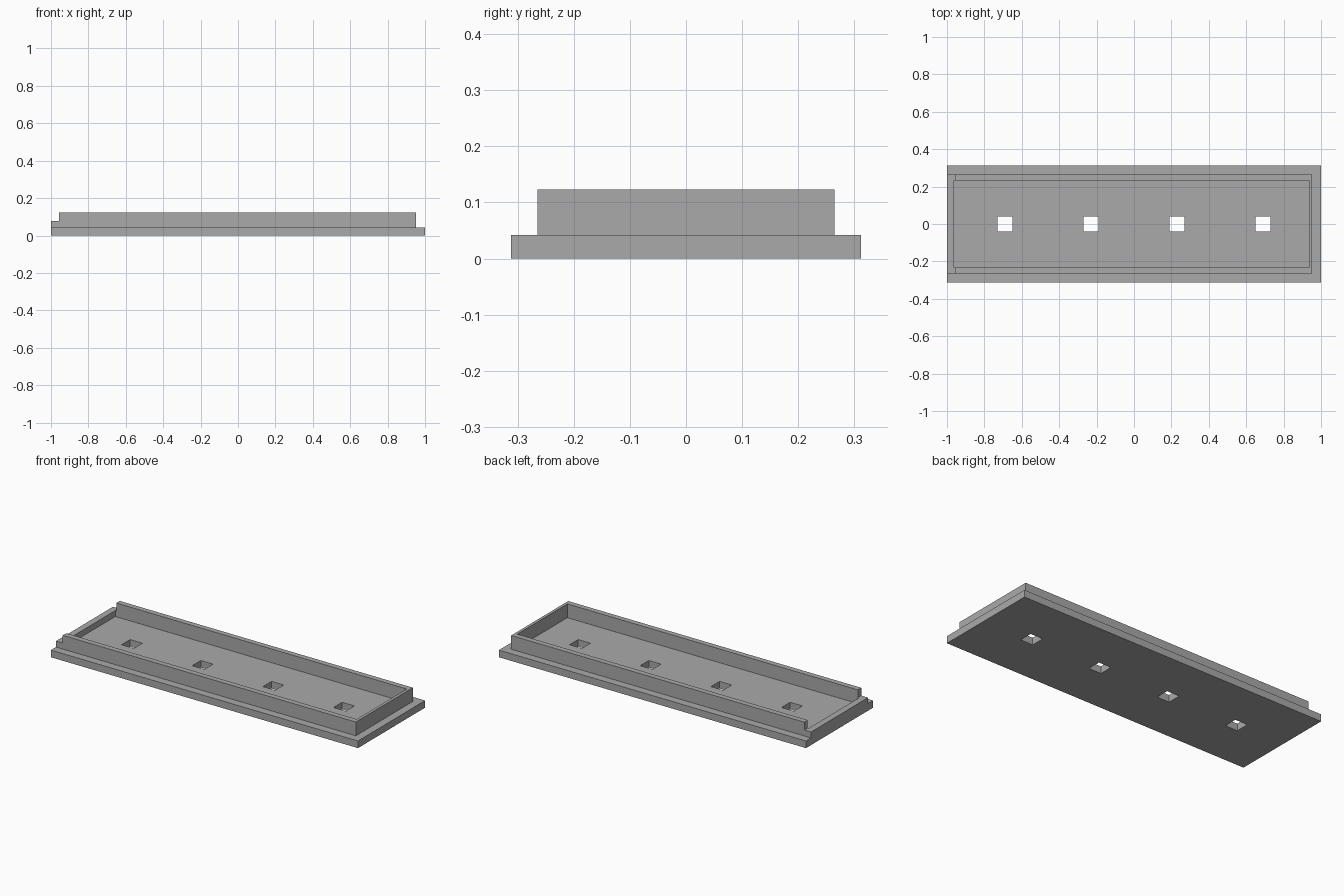
import bpy
import bmesh
from mathutils import Vector

if "Cube" in bpy.data.objects:
    bpy.data.objects.remove(bpy.data.objects["Cube"], do_unlink=True)

HALF_WIDTH, BASE_TOP = 0.312, 0.042
RIM_Y, RIM_TOP, LOW_TOP = 0.265, 0.123, 0.077
POCKET_Y = 0.233

grey = bpy.data.materials.new("plain_grey")
grey.use_nodes = True
colour = (0.4, 0.4, 0.4, 1)
grey.diffuse_color = colour
grey.node_tree.nodes["Principled BSDF"].inputs["Base Color"].default_value = colour


def box(name, low, high):
    """Axis-aligned box between two corners."""
    low, high = Vector(low), Vector(high)
    bm = bmesh.new()
    bmesh.ops.create_cube(bm, size=1)
    bmesh.ops.scale(bm, vec=high - low, verts=bm.verts)
    bmesh.ops.translate(bm, vec=(low + high) / 2, verts=bm.verts)
    mesh = bpy.data.meshes.new(name)
    bm.to_mesh(mesh)
    bm.free()
    obj = bpy.data.objects.new(name, mesh)
    bpy.context.collection.objects.link(obj)
    mesh.materials.append(grey)
    return obj


def cut(target, cutter):
    """Subtract the cutter, then discard it."""
    cutter.hide_render = True
    mod = target.modifiers.new("cut", "BOOLEAN")
    mod.operation = "DIFFERENCE"
    mod.solver = "EXACT"
    mod.object = cutter
    bpy.context.view_layer.objects.active = target
    bpy.ops.object.modifier_apply(modifier=mod.name)
    bpy.data.objects.remove(cutter, do_unlink=True)


# Flat base plate with a row of square through holes
base = box("base_plate", (-1, -HALF_WIDTH, 0), (1, HALF_WIDTH, BASE_TOP))
for i in range(4):
    x = -0.69 + 0.46 * i
    cut(base, box("hole_cutter", (x - 0.04, -0.04, -0.1), (x + 0.04, 0.04, 0.1)))

# Raised rim around an open pocket
rim = box("rim_wall", (-1, -RIM_Y, BASE_TOP), (0.953, RIM_Y, RIM_TOP))
cut(rim, box("pocket_cutter", (-0.962, -POCKET_Y, 0), (0.936, POCKET_Y, 0.2)))

# Lowered lip at the right end
cut(rim, box("lip_cutter", (-1.1, -0.4, LOW_TOP), (-0.956, 0.4, 0.2)))
